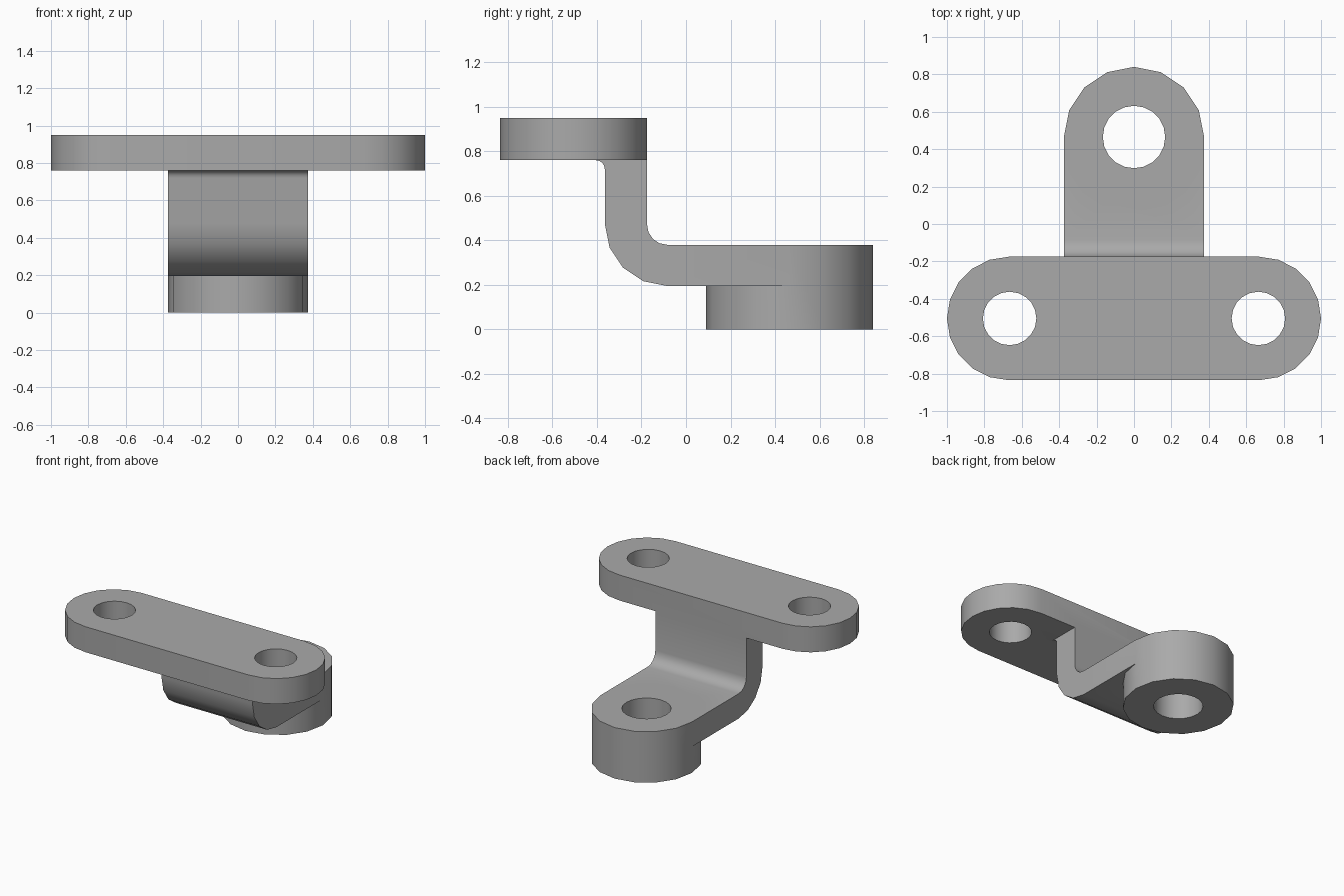
import bpy, bmesh, math
from mathutils import Vector

cube = bpy.data.objects.get("Cube")
if cube:
    bpy.data.objects.remove(cube, do_unlink=True)

grey = bpy.data.materials.new("plain_grey")
grey.use_nodes = True
colour = (0.40, 0.40, 0.40, 1)
grey.diffuse_color = colour
grey.node_tree.nodes["Principled BSDF"].inputs["Base Color"].default_value = colour


def arc(cx, cy, r, start, end, steps):
    """Points along a circular arc, angles in degrees."""
    angles = [math.radians(start + (end - start) * i / steps) for i in range(steps + 1)]
    return [(cx + r * math.cos(a), cy + r * math.sin(a)) for a in angles]


def prism(name, outline, low, high, axis="Z"):
    """Extrude a closed outline along Z (outline in xy) or X (outline in yz)."""
    bm = bmesh.new()
    place = (lambda a, b: (a, b, low)) if axis == "Z" else (lambda a, b: (low, a, b))
    face = bm.faces.new([bm.verts.new(place(a, b)) for a, b in outline])
    extruded = bmesh.ops.extrude_face_region(bm, geom=[face])["geom"]
    depth = high - low
    shift = Vector((0, 0, depth)) if axis == "Z" else Vector((depth, 0, 0))
    bmesh.ops.translate(bm, vec=shift, verts=[v for v in extruded if isinstance(v, bmesh.types.BMVert)])
    bmesh.ops.recalc_face_normals(bm, faces=bm.faces)
    mesh = bpy.data.meshes.new(name)
    bm.to_mesh(mesh)
    bm.free()
    mesh.materials.append(grey)
    obj = bpy.data.objects.new(name, mesh)
    bpy.context.collection.objects.link(obj)
    return obj


def combine(target, other, operation):
    """Apply a boolean and discard the second solid."""
    mod = target.modifiers.new(operation.lower(), "BOOLEAN")
    mod.operation, mod.solver, mod.object = operation, "EXACT", other
    bpy.context.view_layer.objects.active = target
    bpy.ops.object.modifier_apply(modifier=mod.name)
    bpy.data.objects.remove(other, do_unlink=True)


plate_y, plate_r, plate_x = -0.505, 0.33, 0.67
boss_y, boss_r = 0.465, 0.375
back = plate_y + plate_r

# Upper plate with rounded ends
bracket = prism("bracket",
                arc(plate_x, plate_y, plate_r, -90, 90, 10)
                + arc(-plate_x, plate_y, plate_r, 90, 270, 10), 0.76, 0.95)

# Bent arm: front fillet, outer bend, flat foot, inner bend
profile = [(back, 0.80), (-0.40, 0.80)]
profile += arc(-0.405, 0.72, 0.04, 90, 0, 4)
profile += arc(-0.085, 0.475, 0.28, 180, 270, 4)
profile += [(boss_y, 0.195), (boss_y, 0.38)]
profile += arc(back + 0.09, 0.47, 0.09, 270, 180, 4)
arm = prism("arm", profile, -boss_r, boss_r, "X")

# Lower round boss
boss = prism("boss", arc(0, boss_y, boss_r, 0, 360, 16)[:-1], 0, 0.38)
combine(arm, boss, "UNION")
combine(bracket, arm, "UNION")

# Bolt holes
holes = [(-0.665, plate_y, 0.143, 0.7, 1.0), (0.665, plate_y, 0.143, 0.7, 1.0),
         (0, boss_y, 0.167, -0.1, 0.5)]
for x, y, radius, low, high in holes:
    cutter = prism("hole_cutter", arc(x, y, radius, 0, 360, 20)[:-1], low, high)
    combine(bracket, cutter, "DIFFERENCE")

bpy.ops.object.select_all(action="DESELECT")
bracket.select_set(True)
bpy.context.view_layer.objects.active = bracket
bpy.ops.object.shade_smooth_by_angle(angle=math.radians(30))
